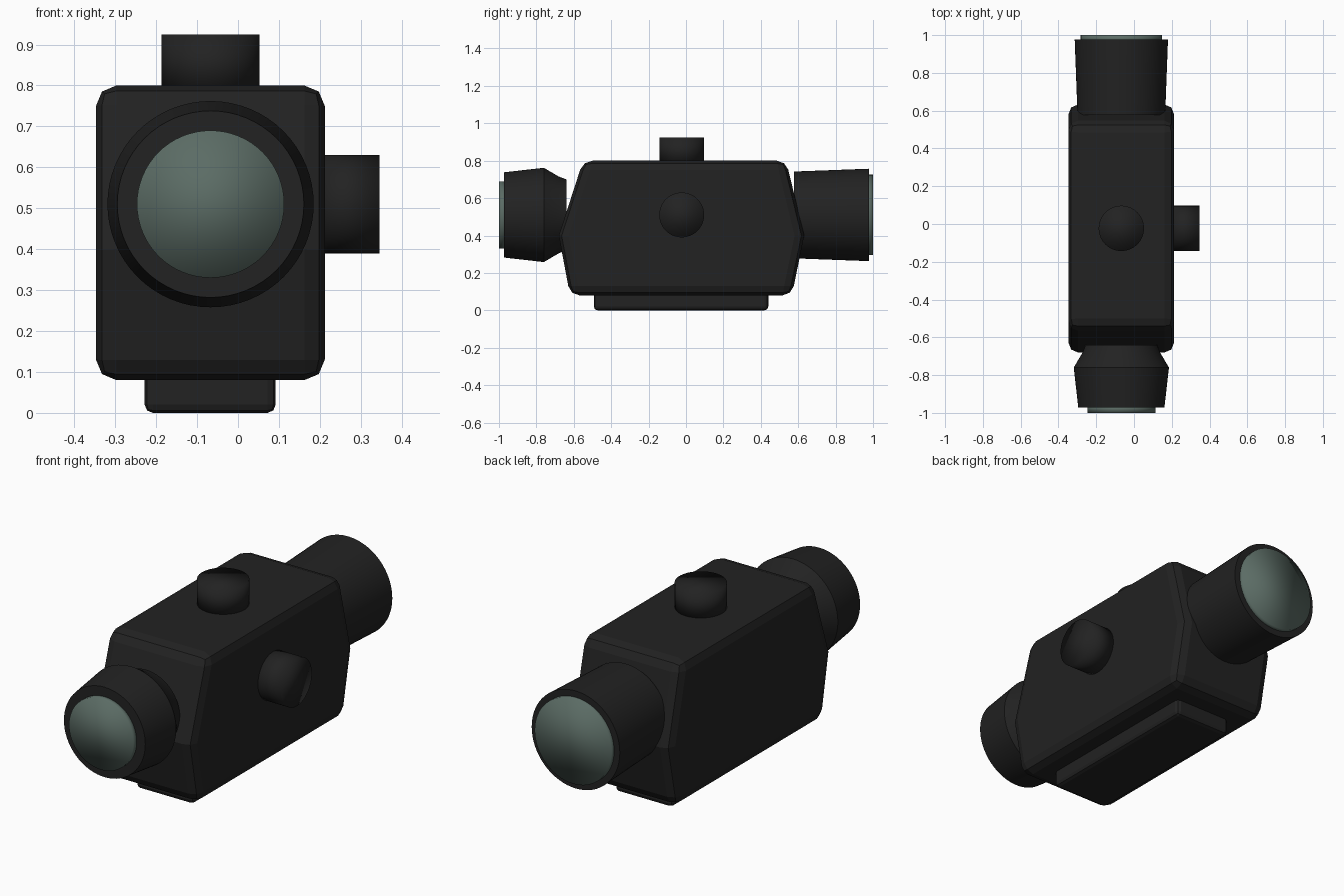
import bpy, bmesh, math
from mathutils import Matrix

if "Cube" in bpy.data.objects:
    bpy.data.objects.remove(bpy.data.objects["Cube"])

CX, CZ = -0.067, 0.51   # optical axis


def material(name, rgb):
    m = bpy.data.materials.new(name)
    m.diffuse_color = (*rgb, 1)
    m.use_nodes = True
    m.node_tree.nodes["Principled BSDF"].inputs["Base Color"].default_value = m.diffuse_color
    return m


BLACK = material("matte black", (0.016, 0.016, 0.016))
GLASS = material("green grey glass", (0.105, 0.15, 0.13))


def finish(name, bm, mat, smooth=False):
    bmesh.ops.recalc_face_normals(bm, faces=bm.faces)
    for f in bm.faces:
        f.smooth = smooth
    me = bpy.data.meshes.new(name)
    bm.to_mesh(me)
    bm.free()
    me.materials.append(mat)
    ob = bpy.data.objects.new(name, me)
    bpy.context.collection.objects.link(ob)
    return ob


def prism(name, profile, x0, x1, bevel):
    """Side profile (y, z) extruded along x, with rounded edges."""
    bm = bmesh.new()
    a = [bm.verts.new((x0, y, z)) for y, z in profile]
    b = [bm.verts.new((x1, y, z)) for y, z in profile]
    bm.faces.new(a)
    bm.faces.new(b)
    n = len(a)
    for i in range(n):
        j = (i + 1) % n
        bm.faces.new((a[i], a[j], b[j], b[i]))
    ob = finish(name, bm, BLACK)
    mod = ob.modifiers.new("rounded edges", 'BEVEL')
    mod.width, mod.segments = bevel, 2
    mod.limit_method, mod.angle_limit = 'ANGLE', math.radians(30)
    return ob


def turned(name, rings, matrix, mat, all_smooth=False, n=64):
    """Capped solid of revolution: rings of (radius, height) along local z."""
    bm = bmesh.new()
    loops = [[bm.verts.new((r * math.cos(2 * math.pi * i / n),
                            r * math.sin(2 * math.pi * i / n), h))
              for i in range(n)] for r, h in rings]
    for p, q in zip(loops, loops[1:]):
        for i in range(n):
            j = (i + 1) % n
            bm.faces.new((p[i], p[j], q[j], q[i]))
    bm.faces.new(loops[0])
    bm.faces.new(loops[-1])
    bm.transform(matrix)
    ob = finish(name, bm, mat, True)
    if not all_smooth:
        bpy.ops.object.select_all(action='DESELECT')
        ob.select_set(True)
        bpy.context.view_layer.objects.active = ob
        bpy.ops.object.shade_smooth_by_angle(angle=math.radians(30))
    return ob


# Main housing and mounting foot
prism("housing", [(-0.62, 0.08), (0.566, 0.08), (0.632, 0.40),
                  (0.535, 0.80), (-0.55, 0.80), (-0.68, 0.40)],
      -0.347, 0.212, 0.05)
prism("mounting_foot", [(-0.493, 0.0), (0.44, 0.0), (0.44, 0.12), (-0.493, 0.12)],
      -0.228, 0.092, 0.02)

# Tubes and lenses lie along y: local z becomes world y
along_y = Matrix.Translation((CX, 0, CZ)) @ Matrix.Rotation(-math.pi / 2, 4, 'X')
turned("front_tube", [(0.228, -0.972), (0.252, -0.76), (0.205, -0.68), (0.19, -0.64)],
       along_y, BLACK)
turned("front_lens", [(0.18, -1.0), (0.18, -0.96)], along_y, GLASS, True)
turned("rear_tube", [(0.232, 0.577), (0.247, 0.978)], along_y, BLACK)
turned("rear_lens", [(0.215, 0.96), (0.215, 1.0)], along_y, GLASS, True)

# Adjustment knobs on the top and right side
turned("top_knob", [(0.12, 0.78), (0.12, 0.925)],
       Matrix.Translation((CX, -0.023, 0)), BLACK, True)
turned("side_knob", [(0.12, 0.19), (0.12, 0.346)],
       Matrix.Translation((0, -0.023, CZ)) @ Matrix.Rotation(math.pi / 2, 4, 'Y'),
       BLACK, True)
